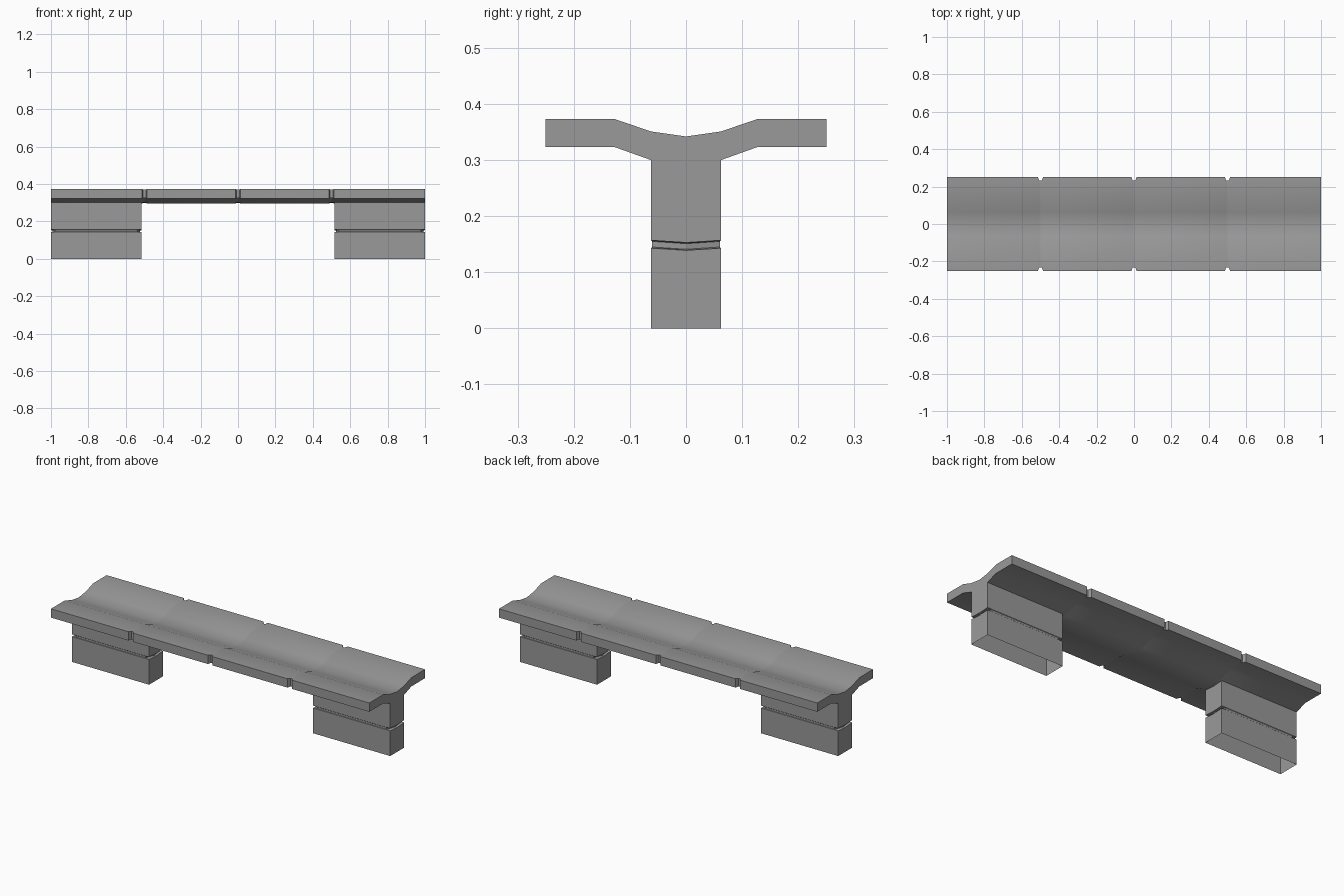
import bpy, bmesh, math

cube = bpy.data.objects.get("Cube")
if cube:
    bpy.data.objects.remove(cube)

stone = bpy.data.materials.new("grey_stone")
stone.use_nodes = True
GREY = (0.32, 0.32, 0.32, 1)
stone.diffuse_color = GREY
stone.node_tree.nodes["Principled BSDF"].inputs["Base Color"].default_value = GREY


def loft(name, rings, capped):
    """Skin matching closed rings of points, optionally closing both ends."""
    bm = bmesh.new()
    loops = [[bm.verts.new(p) for p in ring] for ring in rings]
    for a, b in zip(loops, loops[1:]):
        for i in range(len(a)):
            j = (i + 1) % len(a)
            bm.faces.new((a[i], a[j], b[j], b[i]))
    if capped:
        bm.faces.new(loops[0])
        bm.faces.new(loops[-1])
    bmesh.ops.recalc_face_normals(bm, faces=bm.faces)
    mesh = bpy.data.meshes.new(name)
    bm.to_mesh(mesh)
    bm.free()
    mesh.materials.append(stone)
    obj = bpy.data.objects.new(name, mesh)
    bpy.context.collection.objects.link(obj)
    bpy.ops.object.select_all(action='DESELECT')
    obj.select_set(True)
    bpy.context.view_layer.objects.active = obj
    bpy.ops.object.shade_smooth_by_angle(angle=math.radians(30))
    return obj


# Winged seat: half profile mirrored across y, narrowed at each joint
TOP = [(0, 0.342), (0.0625, 0.351), (0.127, 0.373), (0.25, 0.373)]
UNDER = [(0.25, 0.323), (0.127, 0.323), (0.0625, 0.30), (0, 0.296)]


def seat_ring(x, joint):
    edge = 0.25 - 0.017 * joint
    half = [(min(y, edge), z - 0.002 * joint) for y, z in TOP]
    half += [(min(y, edge), z + 0.002 * joint) for y, z in UNDER]
    other = [(-y, z) for y, z in reversed(half[1:-1])]
    return [(x, y, z) for y, z in half + other]


rings = [seat_ring(-1, 0)]
for x in (-0.5, 0, 0.5):
    for offset, joint in ((-0.014, 0), (-0.007, 1), (0.007, 1), (0.014, 0)):
        rings.append(seat_ring(x + offset, joint))
rings.append(seat_ring(1, 0))
loft("seat", rings, True)


# Hollow legs, open underneath, with a groove around the middle
def leg_ring(cx, z, groove=0, dip=0):
    hx, hy = 0.2425 - 0.025 * groove, 0.0625 - 0.002 * groove
    tip = 0.2425 - 0.008 * groove
    half = [(hx, -hy, z), (tip, 0, z - dip), (hx, hy, z)]
    return [(cx + s * x, s * y, h) for s in (1, -1) for x, y, h in half]


for side, cx in (("left", 0.7575), ("right", -0.7575)):
    loft(side + "_leg", [
        leg_ring(cx, 0),
        leg_ring(cx, 0.143, 0, 0.004),
        leg_ring(cx, 0.145, 1, 0.004),
        leg_ring(cx, 0.155, 1, 0.004),
        leg_ring(cx, 0.157, 0, 0.004),
        leg_ring(cx, 0.302, 0, 0.003),
    ], False)
